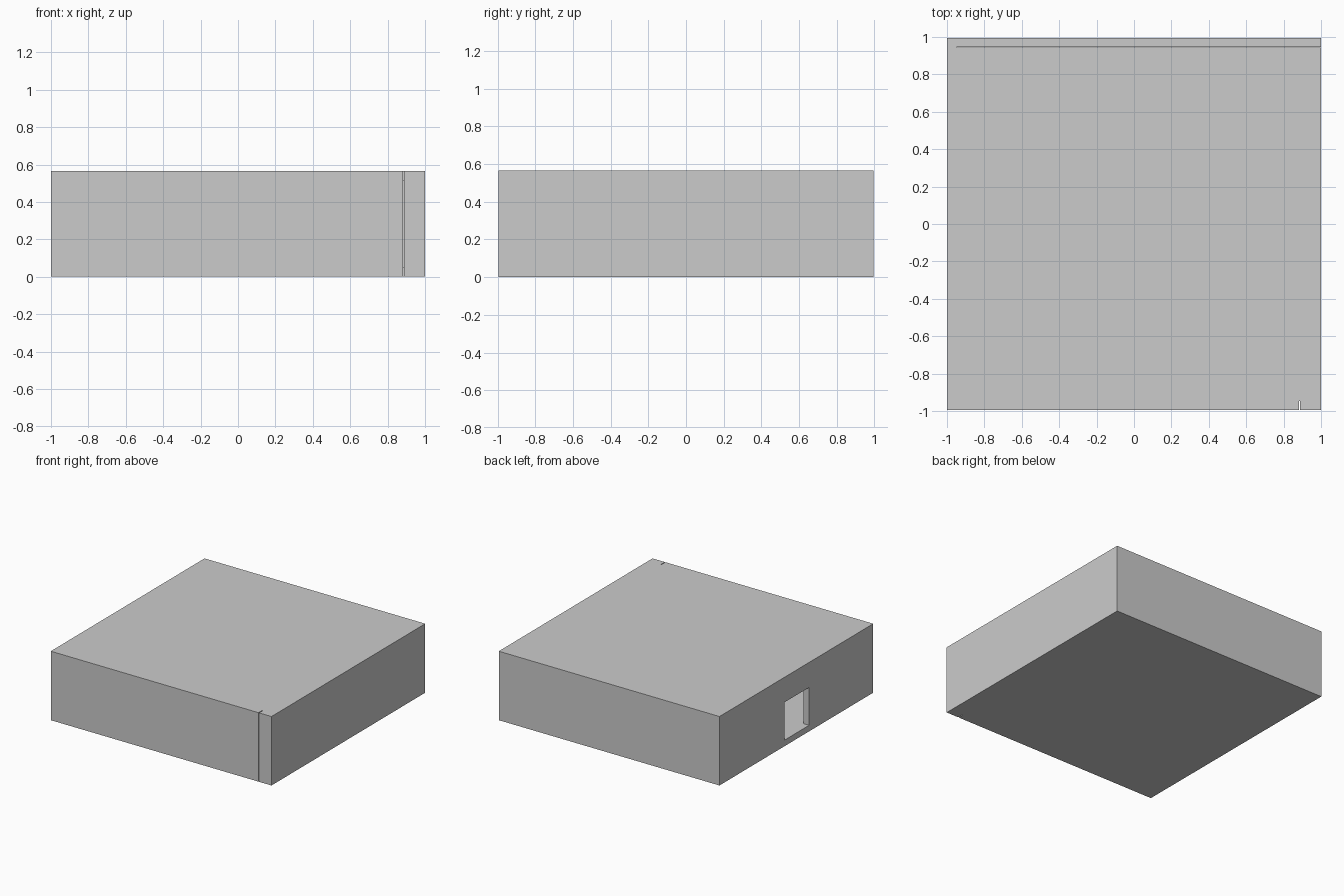
import bpy

if "Cube" in bpy.data.objects:
    bpy.data.objects.remove(bpy.data.objects["Cube"])

X, Y, H, T = 1.0, 0.995, 0.565, 0.05   # half width, half depth, height, wall thickness


def box(name, lo, hi):
    """Axis-aligned block between two corners."""
    bpy.ops.mesh.primitive_cube_add(size=1, location=[(a + b) / 2 for a, b in zip(lo, hi)])
    ob = bpy.context.object
    ob.name = name
    ob.scale = [b - a for a, b in zip(lo, hi)]
    bpy.ops.object.transform_apply(location=False, rotation=False, scale=True)
    return ob


# Floor and ceiling slabs fitted between the walls
xi, yi = X - T, Y - T
box("floor", (-xi, -yi, 0), (xi, yi, T))
box("ceiling", (-xi, -yi, H - T), (xi, yi, H))

# Back and right walls
box("back_wall", (-xi, yi, 0), (X, Y, H))
box("right_wall", (xi, -yi, 0), (X, yi, H))

# Front wall in two pieces with a slim upright seam
seam = 0.885
box("front_wall", (-xi, -Y, 0), (seam - 0.003, -yi, H))
box("front_wall_end", (seam + 0.003, -Y, 0), (X, -yi, H))

# Left wall around the doorway
d0, d1, top = -0.165, 0.155, 0.36
box("left_wall_front", (-X, -Y, 0), (-xi, d0, H))
box("left_wall_back", (-X, d1, 0), (-xi, Y, H))
box("door_header", (-X, d0, top), (-xi, d1, H))
box("door_sill", (-X, d0, 0), (-xi, d1, T))
